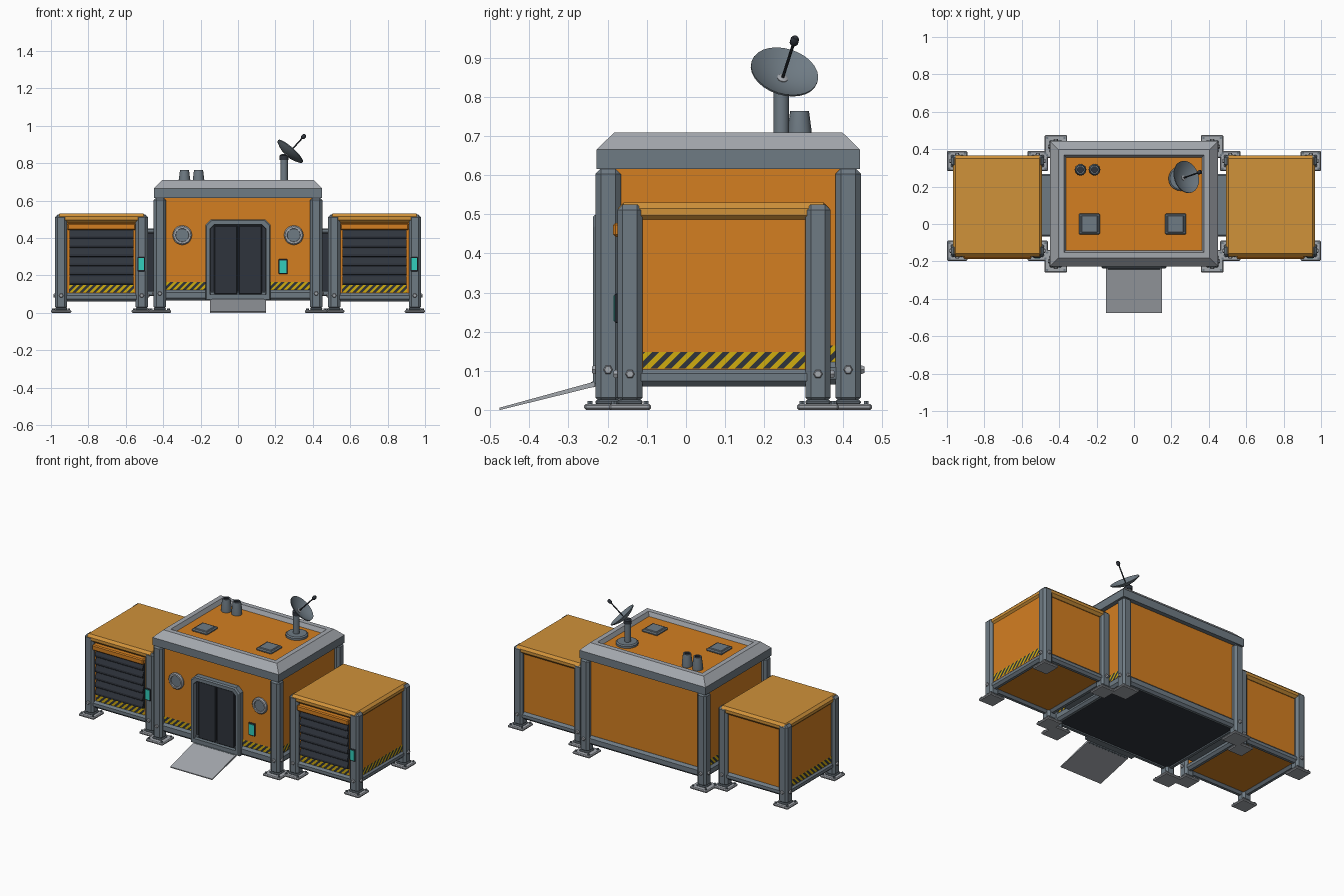
import bpy, bmesh, math
from mathutils import Vector

if "Cube" in bpy.data.objects:
    bpy.data.objects.remove(bpy.data.objects["Cube"])


def material(name, r, g, b):
    m = bpy.data.materials.new(name)
    m.diffuse_color = [((c / 255 + 0.055) / 1.055) ** 2.4 for c in (r, g, b)] + [1]
    m.use_nodes = True
    m.node_tree.nodes["Principled BSDF"].inputs["Base Color"].default_value = m.diffuse_color
    return m


ORANGE = material("orange panel", 212, 127, 33)
TAN = material("faded orange roof", 208, 146, 58)
METAL = material("blue grey metal", 111, 123, 132)
LIGHT = material("light grey metal", 164, 168, 174)
DARK = material("charcoal", 47, 52, 60)
YELLOW = material("hazard yellow", 208, 172, 14)
TEAL = material("teal screen", 50, 205, 188)


def finish(name, bm, mats, smooth=False):
    bmesh.ops.recalc_face_normals(bm, faces=bm.faces)
    me = bpy.data.meshes.new(name)
    bm.to_mesh(me)
    bm.free()
    ob = bpy.data.objects.new(name, me)
    bpy.context.collection.objects.link(ob)
    for m in mats:
        me.materials.append(m)
    if smooth:
        bpy.ops.object.select_all(action='DESELECT')
        ob.select_set(True)
        bpy.context.view_layer.objects.active = ob
        bpy.ops.object.shade_smooth_by_angle(angle=math.radians(35))
    return ob


def box(name, x, y, z, mat, bevel=0.0):
    bm = bmesh.new()
    bmesh.ops.create_cube(bm, size=1)
    for v in bm.verts:
        v.co = [(a[0] + a[1]) / 2 + c * (a[1] - a[0]) for a, c in zip((x, y, z), v.co)]
    if bevel:
        bmesh.ops.bevel(bm, geom=bm.edges[:], offset=bevel, segments=1, affect='EDGES')
    return finish(name, bm, [mat])


def skin(name, loops, mats, caps=(True, True), closed=False, rule=None, smooth=False):
    """Bridge equal-length closed loops; rule(i) gives the material of strip i."""
    bm = bmesh.new()
    rows = [[bm.verts.new(p) for p in lp] for lp in loops]
    n = len(rows[0])
    for i in range(len(rows) if closed else len(rows) - 1):
        a, b = rows[i], rows[(i + 1) % len(rows)]
        for k in range(n):
            f = bm.faces.new((a[k], a[(k + 1) % n], b[(k + 1) % n], b[k]))
            f.material_index = rule(i) if rule else 0
    if not closed:
        for row, cap in zip((rows[0], rows[-1]), caps):
            if cap:
                bm.faces.new(row)
    return finish(name, bm, mats, smooth)


def lathe(name, origin, axis, profile, mat, n=16, smooth=True, rule=None):
    q = Vector(axis).to_track_quat('Z', 'Y')
    loops = [[Vector(origin) + q @ Vector((r * math.cos(t), r * math.sin(t), h))
              for t in (2 * math.pi * k / n for k in range(n))] for r, h in profile]
    mats = mat if isinstance(mat, list) else [mat]
    return skin(name, loops, mats, smooth=smooth, rule=rule)


def hazard(origin, along, length, height=0.042, half=0.018):
    """Flat strip cut by diagonals into alternating yellow and dark bands."""
    o, u, w = Vector(origin), Vector(along), Vector((0, 0, 1))
    bm = bmesh.new()
    bm.faces.new([bm.verts.new(p) for p in
                  (o, o + u * length, o + u * length + w * height, o + w * height)])
    for k in range(-int(height / half) - 1, int(length / half) + 1):
        bmesh.ops.bisect_plane(bm, geom=bm.verts[:] + bm.edges[:] + bm.faces[:],
                               plane_co=o + u * (k * half), plane_no=u - w)
    for f in bm.faces:
        d = f.calc_center_median() - o
        f.material_index = math.floor((d.dot(u) - d.z) / half) % 2
    return finish("hazard_stripe", bm, [YELLOW, DARK])


def leg(x, y, sx, sy, top, foot, bolt_z):
    """Chamfered corner post with foot plate and bolts; sx, sy point outward."""
    h = 0.0325
    box("corner_post", (x - h, x + h), (y - h, y + h), (0.018, top), METAL, 0.014)
    box("foot_plate", (x - foot, x + foot), (y - foot, y + foot), (0, 0.016), LIGHT, 0.005)
    box("foot_collar", (x - h, x + h), (y - h, y + h), (0.014, 0.026), METAL, 0.004)
    for a in (-1, 1):
        for b in (-1, 1):
            p = (x + a * foot * 0.76, y + b * foot * 0.76, 0.014)
            lathe("foot_bolt", p, (0, 0, 1), [(0.007, 0), (0.007, 0.009)], METAL, 6, False)
    for d in ((sx, 0, 0), (0, sy, 0)):
        p = Vector((x, y, bolt_z)) + Vector(d) * (h - 0.002)
        lathe("post_bolt", p, d, [(0.012, 0), (0.012, 0.006), (0.009, 0.011)], LIGHT, 6, False)


def beams(x0, x1, y0, y1, z0, z1):
    """Four floor beams running between the corner posts."""
    w = 0.045
    for y in (y0, y1 - w):
        box("floor_beam", (x0 + 0.02, x1 - 0.02), (y, y + w), (z0, z1), METAL, 0.014)
    for x in (x0, x1 - w):
        box("floor_beam", (x, x + w), (y0 + 0.02, y1 - 0.02), (z0, z1), METAL, 0.014)


def control(x, y, z, w, h):
    box("control_frame", (x - w, x + w), (y - 0.007, y + 0.01), (z - h, z + h), DARK, 0.003)
    box("control_screen", (x - w + 0.005, x + w - 0.005), (y - 0.01, y), (z - h + 0.006, z + h - 0.006), TEAL)


# Main cabin
box("cabin_walls", (-0.422, 0.422), (-0.198, 0.416), (0.085, 0.625), ORANGE)
box("cabin_floor", (-0.41, 0.41), (-0.19, 0.408), (0.07, 0.09), DARK)
beams(-0.438, 0.438, -0.216, 0.432, 0.065, 0.123)
for sx in (-1, 1):
    for sy, y in ((-1, -0.199), (1, 0.414)):
        leg(sx * 0.418, y, sx, sy, 0.617, 0.061, 0.103)
    hazard((sx * 0.425, -0.17, 0.123), (0, 1, 0), 0.556)
hazard((-0.386, -0.202, 0.123), (1, 0, 0), 0.214)
hazard((0.172, -0.202, 0.123), (1, 0, 0), 0.214)


# Roof rim with a sunken deck
def rect(inset, z):
    a, b, c = 0.45 - inset, -0.228 + inset, 0.444 - inset
    return [(-a, b, z), (a, b, z), (a, c, z), (-a, c, z)]


skin("roof_rim", [rect(0, 0.615), rect(0, 0.665), rect(0.045, 0.709), rect(0.076, 0.709), rect(0.088, 0.682)],
     [METAL, LIGHT], caps=(True, False), rule=lambda i: 0 if i == 0 else 1)
box("roof_deck", (-0.365, 0.365), (-0.143, 0.359), (0.66, 0.683), ORANGE)
for x in (-0.238, 0.222):
    box("roof_hatch", (x - 0.056, x + 0.056), (-0.057, 0.057), (0.68, 0.698), METAL, 0.006)
    box("hatch_lid", (x - 0.045, x + 0.045), (-0.046, 0.046), (0.69, 0.702), METAL, 0.004)
for x in (-0.286, -0.211):
    lathe("roof_vent", (x, 0.29, 0.68), (0, 0, 1),
          [(0.031, 0), (0.031, 0.03), (0.024, 0.084), (0.016, 0.084), (0.016, 0.07)],
          [METAL, DARK], rule=lambda i: 1 if i == 3 else 0)
    lathe("vent_core", (x, 0.29, 0.74), (0, 0, 1), [(0.017, 0), (0.017, 0.014)], DARK)

# Satellite dish
lathe("dish_base", (0.25, 0.243, 0.68), (0, 0, 1), [(0.066, 0), (0.066, 0.016), (0.058, 0.022)], METAL, 20)
lathe("dish_mast", (0.246, 0.243, 0.69), (0, 0, 1), [(0.02, 0), (0.02, 0.14)], METAL)
lathe("mast_cap", (0.246, 0.243, 0.818), (0, 0, 1), [(0.024, 0), (0.024, 0.022), (0.014, 0.03)], DARK)
aim = Vector((0.65, 0.23, 0.72)).normalized()
rim = Vector((0.281, 0.252, 0.865))
R, D = 0.088, 0.026
curve = [(R * t, -D * (1 - t * t)) for t in (0.08, 0.3, 0.55, 0.8, 1)]
lathe("dish_bowl", rim, aim, [(r, h - 0.005) for r, h in curve] + curve[::-1], METAL, 28)
lathe("dish_hub", rim - aim * D, aim, [(0.014, -0.012), (0.014, 0.003), (0.008, 0.006)], LIGHT, 12)
lathe("feed_rod", rim - aim * D, aim, [(0.004, 0), (0.004, 0.135)], DARK, 8)
lathe("feed_tip", rim - aim * D, aim, [(0.007, 0.12), (0.011, 0.126), (0.011, 0.14), (0.007, 0.146)], DARK, 10)


# Doorway, door leaves and ramp
def arch(w, bottom, top, cut, y):
    return [(-w, y, bottom), (w, y, bottom), (w, y, top - cut), (w - cut, y, top),
            (-w + cut, y, top), (-w, y, top - cut)]


skin("door_frame", [arch(0.175, 0.066, 0.5, 0.03, -0.19), arch(0.175, 0.066, 0.5, 0.03, -0.230),
                    arch(0.168, 0.072, 0.493, 0.028, -0.238), arch(0.15, 0.098, 0.472, 0.022, -0.238),
                    arch(0.146, 0.1, 0.468, 0.021, -0.19)], [METAL], closed=True)
skin("door_back", [arch(0.152, 0.08, 0.474, 0.022, -0.19), arch(0.152, 0.08, 0.474, 0.022, -0.212)], [DARK])
for s in (-1, 1):
    xs = sorted((s * 0.003, s * 0.128))
    box("door_leaf", xs, (-0.222, -0.205), (0.1, 0.466), DARK, 0.004)
w = 0.15
side = [(-0.232, 0.073), (-0.232, 0.060), (-0.476, 0.0), (-0.476, 0.006), (-0.465, 0.009)]
skin("entry_ramp", [[(x, y, z) for y, z in side] for x in (-w, w)], [LIGHT])
lathe("ramp_hinge", (-0.14, -0.236, 0.066), (1, 0, 0), [(0.008, 0), (0.008, 0.28)], METAL, 8)

# Portholes and entry control
for x in (-0.298, 0.298):
    lathe("porthole_ring", (x, -0.195, 0.415), (0, -1, 0),
          [(0.052, 0), (0.052, 0.012), (0.046, 0.018), (0.036, 0.018), (0.034, 0.008)], LIGHT, 20)
    lathe("porthole_glass", (x, -0.2, 0.415), (0, -1, 0), [(0.036, 0), (0.036, 0.006)], METAL, 20)
control(0.241, -0.2, 0.247, 0.024, 0.04)


# Side pods, identical on both sides
def pod(cx, out):
    box("pod_walls", (cx - 0.228, cx + 0.228), (-0.152, 0.346), (0.075, 0.5), ORANGE)
    box("pod_roof", (cx - 0.239, cx + 0.239), (-0.174, 0.366), (0.482, 0.53), TAN, 0.015)
    beams(cx - 0.238, cx + 0.238, -0.166, 0.36, 0.06, 0.107)
    for sx in (-1, 1):
        for sy, y in ((-1, -0.143), (1, 0.337)):
            leg(cx + sx * 0.2155, y, sx, sy, 0.525, 0.054, 0.092)
    hazard((cx + out * 0.231, -0.11, 0.106), (0, 1, 0), 0.414)
    hazard((cx - 0.174, -0.158, 0.108), (1, 0, 0), 0.348)
    # Roller shutter
    box("shutter_housing", (cx - 0.183, cx + 0.183), (-0.186, -0.145), (0.442, 0.478), ORANGE, 0.006)
    box("shutter_back", (cx - 0.172, cx + 0.172), (-0.156, -0.14), (0.15, 0.445), DARK)
    for i in range(6):
        z = 0.151 + i * 0.049
        slat = [(-0.15, z), (-0.172, z + 0.004), (-0.172, z + 0.016), (-0.159, z + 0.044), (-0.15, z + 0.044)]
        skin("shutter_slat", [[(x, y, h) for y, h in slat] for x in (cx - 0.17, cx + 0.17)], [DARK])
    control(cx + 0.2125, -0.175, 0.26, 0.02, 0.038)
    # Passage to the cabin
    xs = sorted((out * 0.415, out * 0.51))
    box("passage_walls", xs, (-0.058, 0.258), (0.1, 0.44), DARK)
    box("passage_roof", xs, (-0.066, 0.266), (0.425, 0.452), METAL, 0.006)
    box("passage_floor", xs, (-0.066, 0.266), (0.09, 0.12), METAL, 0.006)


for s in (-1, 1):
    pod(s * 0.73, s)
